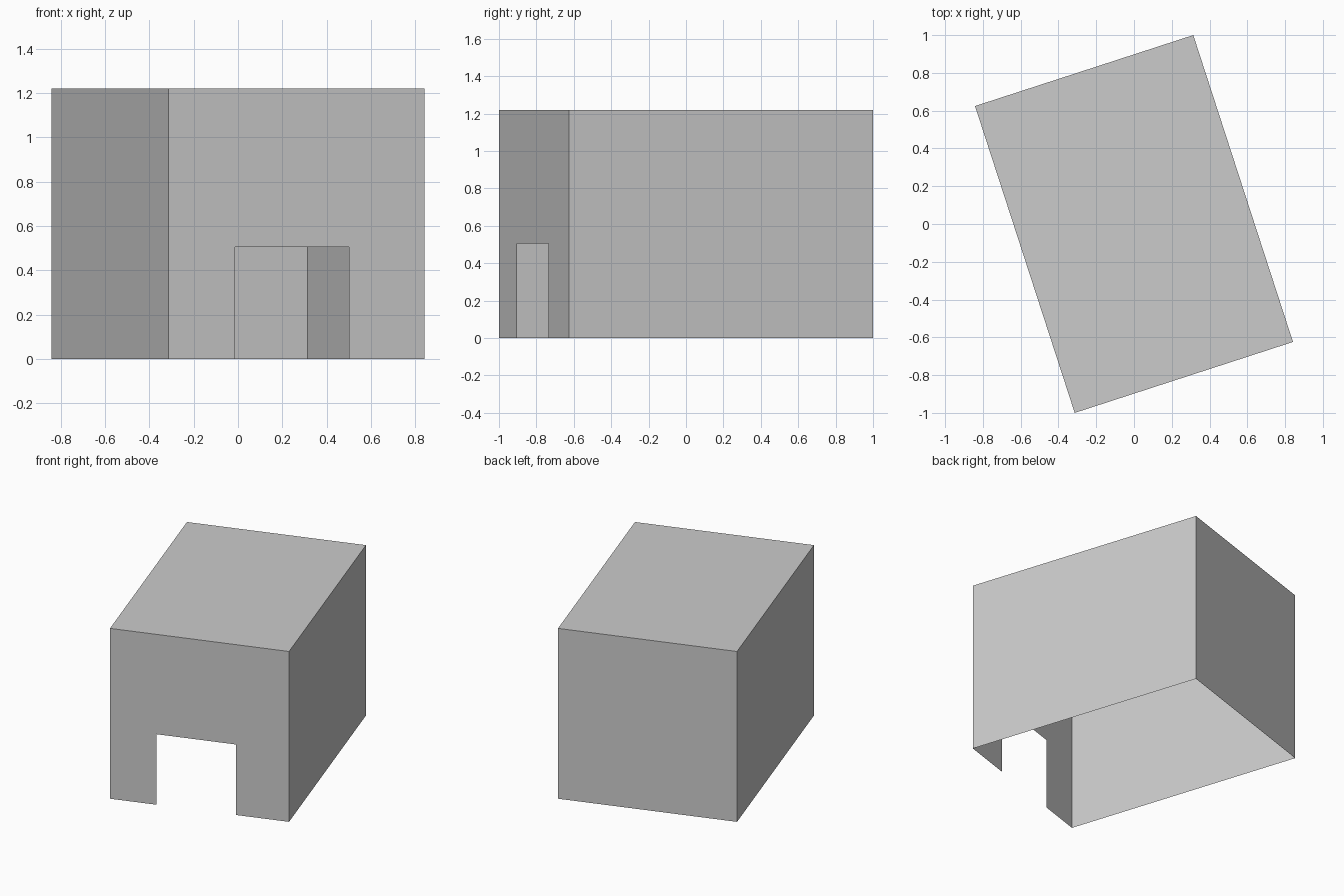
import bpy, bmesh
from math import radians

if "Cube" in bpy.data.objects:
    bpy.data.objects.remove(bpy.data.objects["Cube"])

W, D, H = 1.215, 1.708, 1.22           # shell width, depth, height
DOOR_L, DOOR_R, DOOR_H = -0.292, 0.248, 0.505

bm = bmesh.new()
x, y = W / 2, D / 2


def panel(points):
    bm.faces.new([bm.verts.new(p) for p in points])


# Front wall: outline with the doorway notched out
front = [(-x, 0), (DOOR_L, 0), (DOOR_L, DOOR_H), (DOOR_R, DOOR_H),
         (DOOR_R, 0), (x, 0), (x, H), (-x, H)]
panel([(px, -y, pz) for px, pz in front])

# Right, back and left walls
corners = [(x, -y), (x, y), (-x, y), (-x, -y)]
for a, b in zip(corners, corners[1:]):
    panel([(*a, 0), (*b, 0), (*b, H), (*a, H)])

# Flat roof; the underside stays open
panel([(-x, -y, H), (x, -y, H), (x, y, H), (-x, y, H)])
bmesh.ops.remove_doubles(bm, verts=bm.verts[:], dist=1e-4)

mesh = bpy.data.meshes.new("open_box_shelter")
bm.to_mesh(mesh)
bm.free()
shelter = bpy.data.objects.new("open_box_shelter", mesh)
bpy.context.collection.objects.link(shelter)
shelter.rotation_euler.z = radians(18)
